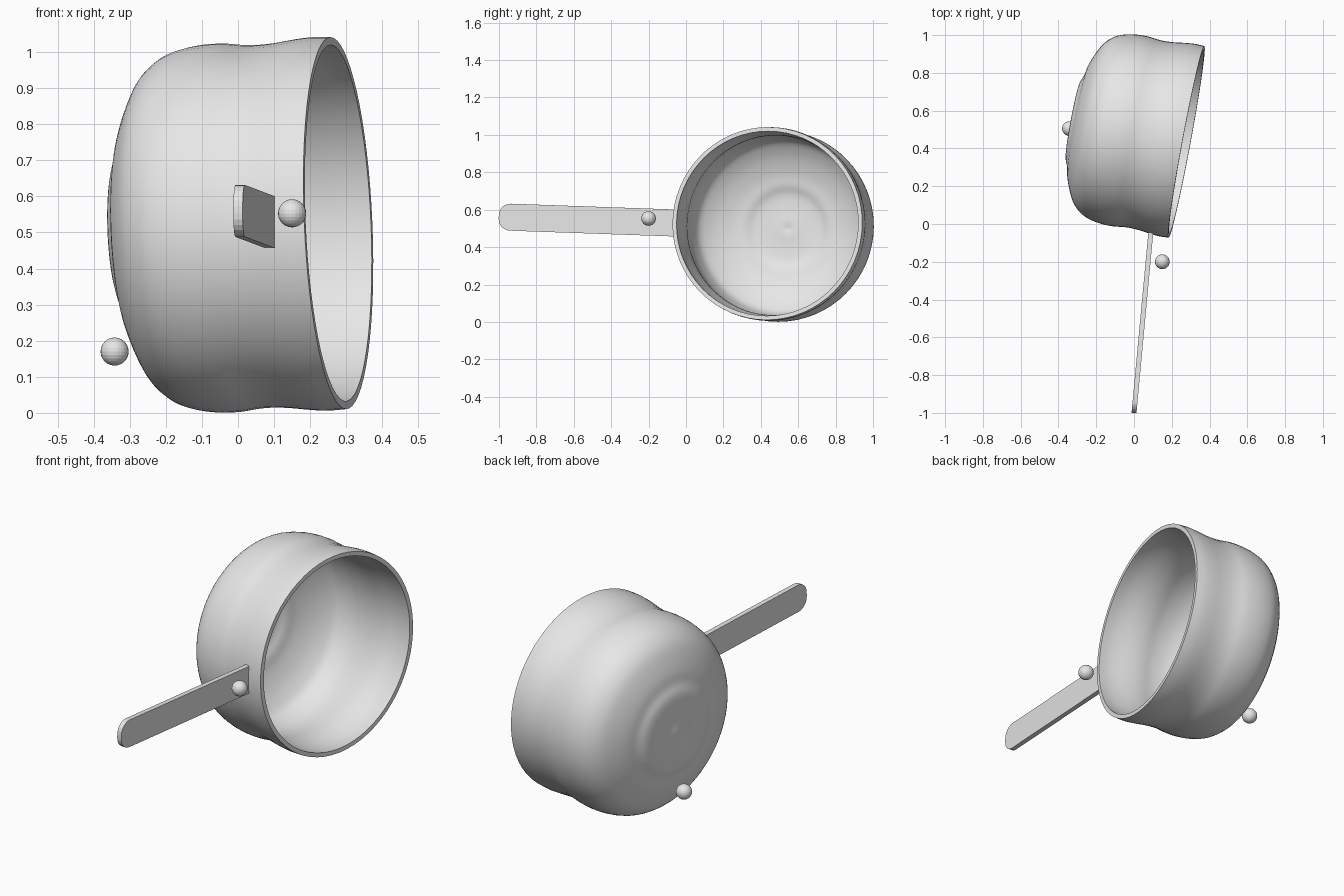
import bpy, bmesh, math
from mathutils import Vector, Matrix

if "Cube" in bpy.data.objects:
    bpy.data.objects.remove(bpy.data.objects["Cube"])

metal = bpy.data.materials.new("grey_metal")
metal.diffuse_color = (0.8, 0.8, 0.8, 1)
metal.use_nodes = True
metal.node_tree.nodes["Principled BSDF"].inputs["Base Color"].default_value = metal.diffuse_color


def finish(name, bm, matrix):
    bmesh.ops.recalc_face_normals(bm, faces=bm.faces)
    me = bpy.data.meshes.new(name)
    bm.to_mesh(me)
    bm.free()
    ob = bpy.data.objects.new(name, me)
    bpy.context.collection.objects.link(ob)
    ob.matrix_world = matrix
    me.materials.append(metal)
    return ob


def smooth_line(pts, n=3):
    """Catmull-Rom through 2D points."""
    p = [Vector(q) for q in pts]
    p = [p[0]] + p + [p[-1]]
    out = []
    for i in range(1, len(p) - 2):
        a, b, c, d = p[i - 1:i + 3]
        for k in range(n):
            t = k / n
            out.append(0.5 * (2 * b + (c - a) * t + (2 * a - 5 * b + 4 * c - d) * t * t
                              + (3 * b - a - 3 * c + d) * t ** 3))
    return out + [p[-2]]


# Pot: lathed profile (radius, distance along axis from rim), lying on its side
outer = [(0.0, -.622), (.06, -.615), (.12, -.618), (.2, -.614), (.25, -.596), (.31, -.583),
         (.385, -.553), (.44, -.52), (.48, -.472), (.5, -.42), (.51, -.36), (.511, -.30),
         (.505, -.25), (.503, -.21), (.506, -.16), (.514, -.10), (.518, -.05), (.516, 0)]
inner = [(max(r - .022, 0), t + (.022 if t < -.5 else 0.01 if t < -.4 else 0)) for r, t in outer[1:]]
inner = [(0, -.598)] + inner
profile = smooth_line(outer) + smooth_line(inner)[::-1]

bm = bmesh.new()
verts = [bm.verts.new((p.x, 0, p.y)) for p in profile]
edges = [bm.edges.new(e) for e in zip(verts, verts[1:])]
bmesh.ops.spin(bm, geom=verts + edges, cent=(0, 0, 0), axis=(0, 0, 1),
               angle=2 * math.pi, steps=64)
bmesh.ops.remove_doubles(bm, verts=bm.verts, dist=1e-5)
axis = Vector((.983, -.183, .043))
pose = Matrix.Translation((.278, .435, .526)) @ axis.to_track_quat('Z', 'Y').to_matrix().to_4x4()
pot = finish("pot", bm, pose)
pot.data.shade_smooth()
bpy.context.view_layer.objects.active = pot
pot.select_set(True)
bpy.ops.object.shade_smooth_by_angle(angle=math.radians(30))

# Handle: flat bar with a rounded free end, passing just through the wall
start, end = Vector((0, -1.0, .562)), Vector((.09, -.034, .528))
length, half, thick, rad = (end - start).length, .072, .026, .062
outline = [(length, half), (length, -half)]
for sign, a0 in ((-1, 270), (1, 180)):
    for k in range(7):
        a = math.radians(a0 - 15 * k)
        outline.append((rad + rad * math.cos(a), sign * (half - rad) + rad * math.sin(a)))
bm = bmesh.new()
face = bm.faces.new([bm.verts.new((u, -thick / 2, v)) for u, v in outline])
ext = bmesh.ops.extrude_face_region(bm, geom=[face])
bmesh.ops.translate(bm, vec=(0, thick, 0),
                    verts=[v for v in ext["geom"] if isinstance(v, bmesh.types.BMVert)])
along = (end - start).normalized()
side = along.cross(Vector((0, 0, 1))).normalized()
up = side.cross(along)
rot = Matrix((along, -side, up)).transposed().to_4x4()
finish("handle", bm, Matrix.Translation(start) @ rot)

# Two small loose balls
for name, loc in (("ball_by_handle", (.15, -.2, .553)), ("ball_by_base", (-.342, .505, .17))):
    bm = bmesh.new()
    bmesh.ops.create_uvsphere(bm, u_segments=24, v_segments=12, radius=.039)
    finish(name, bm, Matrix.Translation(loc))
